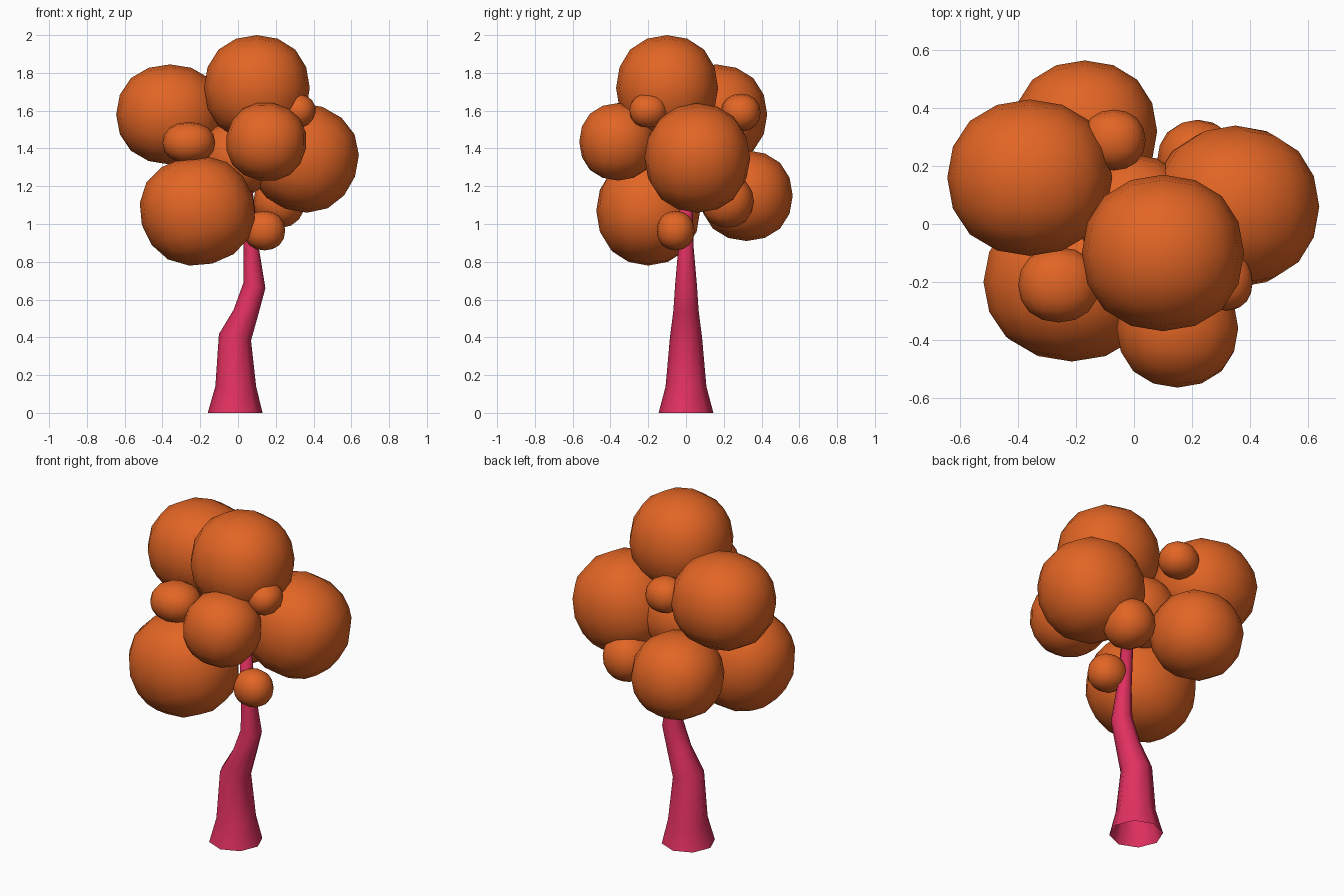
import bpy
import bmesh
from math import cos, sin, pi, radians
from mathutils import Euler, Matrix, Vector

if "Cube" in bpy.data.objects:
    bpy.data.objects.remove(bpy.data.objects["Cube"])


def make_material(name, color):
    mat = bpy.data.materials.new(name)
    mat.use_nodes = True
    mat.diffuse_color = color
    mat.node_tree.nodes["Principled BSDF"].inputs["Base Color"].default_value = color
    return mat


leaf_orange = make_material("leaf orange", (0.76, 0.13, 0.018, 1))
bark_pink = make_material("bark pink", (0.75, 0.03, 0.115, 1))


def add_object(name, bm, mat):
    mesh = bpy.data.meshes.new(name)
    bm.to_mesh(mesh)
    bm.free()
    mesh.materials.append(mat)
    for poly in mesh.polygons:
        poly.use_smooth = True
    obj = bpy.data.objects.new(name, mesh)
    bpy.context.collection.objects.link(obj)
    return obj


# Foliage clump: a cube rounded by subdivision, tilted, then fitted to its radii
def add_clump(name, center, radii, tilt=(0, 0, 0)):
    bm = bmesh.new()
    bmesh.ops.create_cube(bm, size=2)
    obj = add_object(name, bm, leaf_orange)
    obj.modifiers.new("round", "SUBSURF").levels = 2
    bpy.context.view_layer.update()
    rounded = obj.evaluated_get(bpy.context.evaluated_depsgraph_get())
    bm = bmesh.new()
    bm.from_mesh(rounded.to_mesh())
    rounded.to_mesh_clear()
    obj.modifiers.clear()
    turn = Euler([radians(a) for a in tilt]).to_matrix()
    bmesh.ops.transform(bm, matrix=turn.to_4x4(), verts=bm.verts)
    fit = [r / max(abs(v.co[i]) for v in bm.verts) for i, r in enumerate(radii)]
    bmesh.ops.transform(bm, matrix=Matrix.Diagonal((*fit, 1)), verts=bm.verts)
    bm.to_mesh(obj.data)
    bm.free()
    for poly in obj.data.polygons:
        poly.use_smooth = True
    obj.location = center


# Large clumps
add_clump("crown_clump", (0.10, -0.10, 1.72), (0.28, 0.27, 0.28))
add_clump("upper_right_clump", (-0.36, 0.16, 1.58), (0.285, 0.27, 0.265))
add_clump("left_clump", (0.35, 0.06, 1.35), (0.29, 0.28, 0.29), (0, 20, 0))
add_clump("lower_front_clump", (-0.215, -0.20, 1.07), (0.305, 0.275, 0.29), (0, -15, 0))
add_clump("front_clump", (0.15, -0.36, 1.435), (0.21, 0.205, 0.205), (0, 10, 0))
add_clump("back_clump", (-0.17, 0.32, 1.15), (0.25, 0.245, 0.24))
add_clump("core_clump", (0, 0.04, 1.35), (0.2, 0.2, 0.2))

# Small clumps
add_clump("front_bud", (-0.26, -0.21, 1.43), (0.14, 0.13, 0.11))
add_clump("left_bud", (0.32, -0.20, 1.60), (0.09, 0.10, 0.09), (0, 30, 0))
add_clump("back_bud", (-0.07, 0.29, 1.59), (0.11, 0.105, 0.10))
add_clump("low_bud", (0.14, -0.055, 0.965), (0.11, 0.10, 0.105))
add_clump("lower_back_bud", (0.22, 0.22, 1.12), (0.14, 0.14, 0.14), (0, 20, 0))

# Trunk: eight-sided rings (height, centre x, radius, lean), open at the base
rings = [(0, -0.015, 0.145, 0), (0.14, -0.012, 0.108, 0),
         (0.40, -0.016, 0.085, -0.2), (0.54, 0.044, 0.067, -0.1),
         (0.675, 0.087, 0.058, -0.25), (0.87, 0.07, 0.041, 0),
         (1.25, 0.04, 0.03, 0)]
SIDES = 8
bm = bmesh.new()
loops = []
for z, cx, r, lean in rings:
    loop = []
    for i in range(SIDES):
        a = 2 * pi * i / SIDES
        loop.append(bm.verts.new(Vector((cx + r * cos(a), r * sin(a), z + lean * r * cos(a)))))
    loops.append(loop)
for low, high in zip(loops, loops[1:]):
    for i in range(SIDES):
        j = (i + 1) % SIDES
        bm.faces.new((low[i], low[j], high[j], high[i]))
bm.faces.new(loops[-1])
add_object("trunk", bm, bark_pink)
